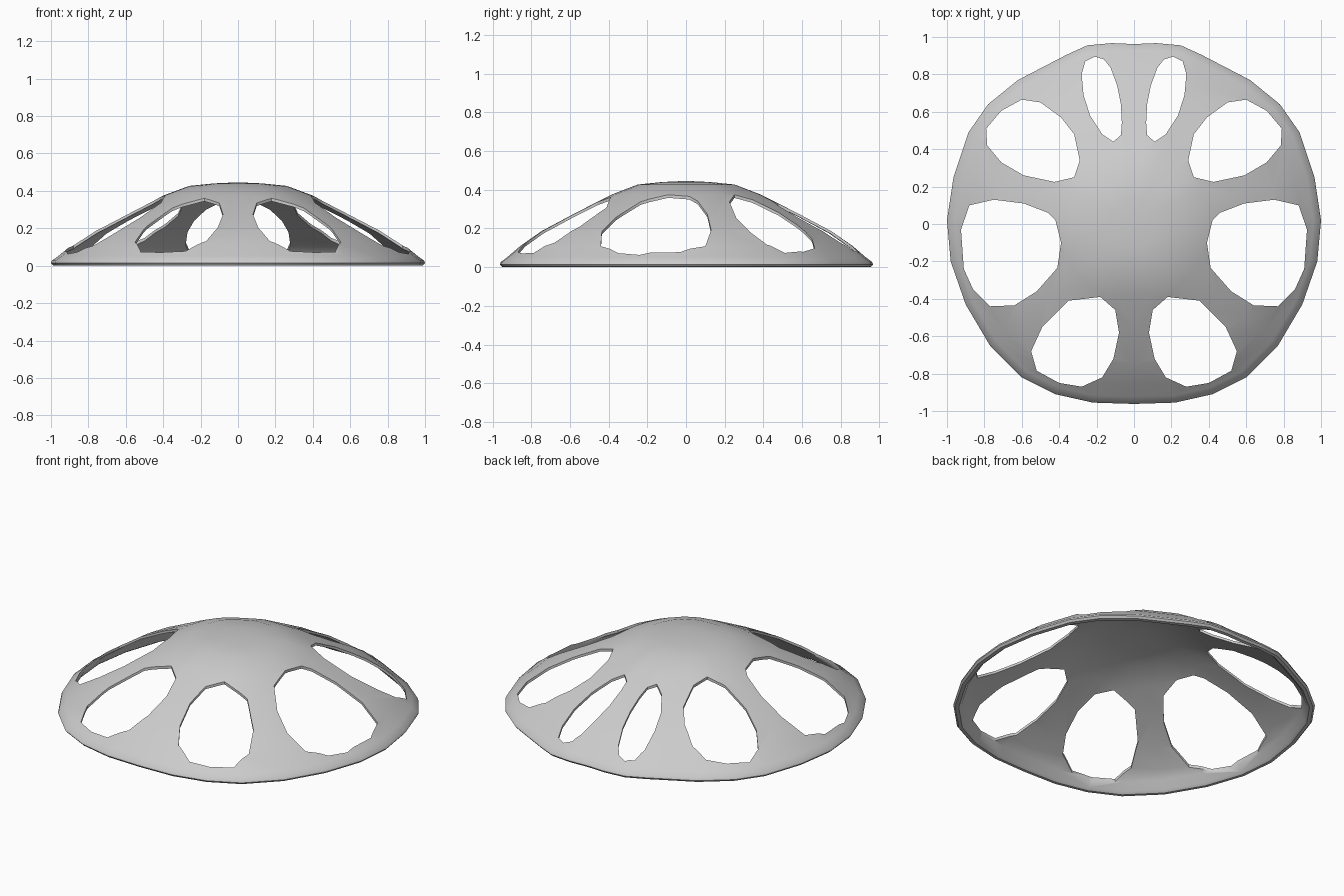
import bpy, bmesh
from math import radians

if "Cube" in bpy.data.objects:
    bpy.data.objects.remove(bpy.data.objects["Cube"])

# Right half of the plan outline, back to front (mirrored for the left half)
OUTLINE = [(0, .962), (.12, .967), (.25, .955), (.36, .905), (.62, .77), (.78, .64), (.885, .49),
           (.965, .25), (1, .02), (.98, -.2), (.9, -.43), (.77, -.65), (.6, -.82),
           (.42, -.91), (.22, -.955), (0, -.962)]

# Closed wall section: fraction of outline radius, height (outer skin, rim, inner skin)
OUTER = [(.13, .44), (.26, .427), (.4, .375), (.6, .277), (.775, .187), (.89, .11), (.96, .052),
         (.995, .027), (1, .014), (.99, .002), (.97, 0), (.955, .012)]
INNER = [(.93, .06), (.88, .1), (.77, .174), (.595, .264), (.395, .361), (.255, .413), (.13, .426)]

# Openings on the right side, in plan
HOLES = [
    [(.065, .54), (.07, .64), (.09, .74), (.125, .835), (.16, .88), (.21, .895), (.26, .87),
     (.28, .80), (.27, .69), (.235, .58), (.17, .48), (.11, .44), (.07, .475)],
    [(.29, .34), (.32, .48), (.39, .57), (.5, .65), (.6, .665), (.71, .605), (.79, .51),
     (.785, .42), (.71, .33), (.59, .26), (.425, .225), (.32, .25)],
    [(.39, -.1), (.42, .02), (.46, .06), (.59, .11), (.75, .13), (.88, .1), (.925, -.03),
     (.91, -.24), (.86, -.35), (.77, -.44), (.64, -.435), (.52, -.36), (.41, -.235)],
    [(.08, -.58), (.1, -.46), (.18, -.39), (.35, -.41), (.49, -.55), (.55, -.68), (.52, -.785),
     (.4, -.85), (.28, -.87), (.17, -.82), (.11, -.72)],
]


def make_object(name, bm):
    bmesh.ops.recalc_face_normals(bm, faces=bm.faces)
    mesh = bpy.data.meshes.new(name)
    bm.to_mesh(mesh)
    bm.free()
    ob = bpy.data.objects.new(name, mesh)
    bpy.context.collection.objects.link(ob)
    return ob


# Thin dome shell with rolled rim
bm = bmesh.new()
ring = OUTLINE + [(-x, y) for x, y in OUTLINE[-2:0:-1]]
n = len(ring)
rows = [[bm.verts.new((x * t, y * t, z)) for x, y in ring] for t, z in OUTER + INNER]
for a, b in zip(rows, rows[1:]):
    for i in range(n):
        j = (i + 1) % n
        bm.faces.new((a[i], a[j], b[j], b[i]))
for row, z in ((rows[0], .446), (rows[-1], .432)):
    apex = bm.verts.new((0, 0, z))
    for i in range(n):
        bm.faces.new((apex, row[i], row[(i + 1) % n]))
dome = make_object("vented_dome", bm)

# Cutter prisms for the eight openings
bm = bmesh.new()
for hole in HOLES:
    for s in (1, -1):
        low = [bm.verts.new((s * x, y, -.2)) for x, y in hole]
        high = [bm.verts.new((s * x, y, .8)) for x, y in hole]
        bm.faces.new(low)
        bm.faces.new(high)
        for i in range(len(hole)):
            j = (i + 1) % len(hole)
            bm.faces.new((low[i], low[j], high[j], high[i]))
cutter = make_object("opening_cutter", bm)
cutter.hide_render = True

# Cut the openings and shade smooth
mod = dome.modifiers.new("openings", 'BOOLEAN')
mod.operation = 'DIFFERENCE'
mod.solver = 'EXACT'
mod.object = cutter
bpy.ops.object.select_all(action='DESELECT')
dome.select_set(True)
bpy.context.view_layer.objects.active = dome
bpy.ops.object.modifier_apply(modifier=mod.name)
bpy.data.objects.remove(cutter)
bpy.ops.object.shade_smooth_by_angle(angle=radians(40))
